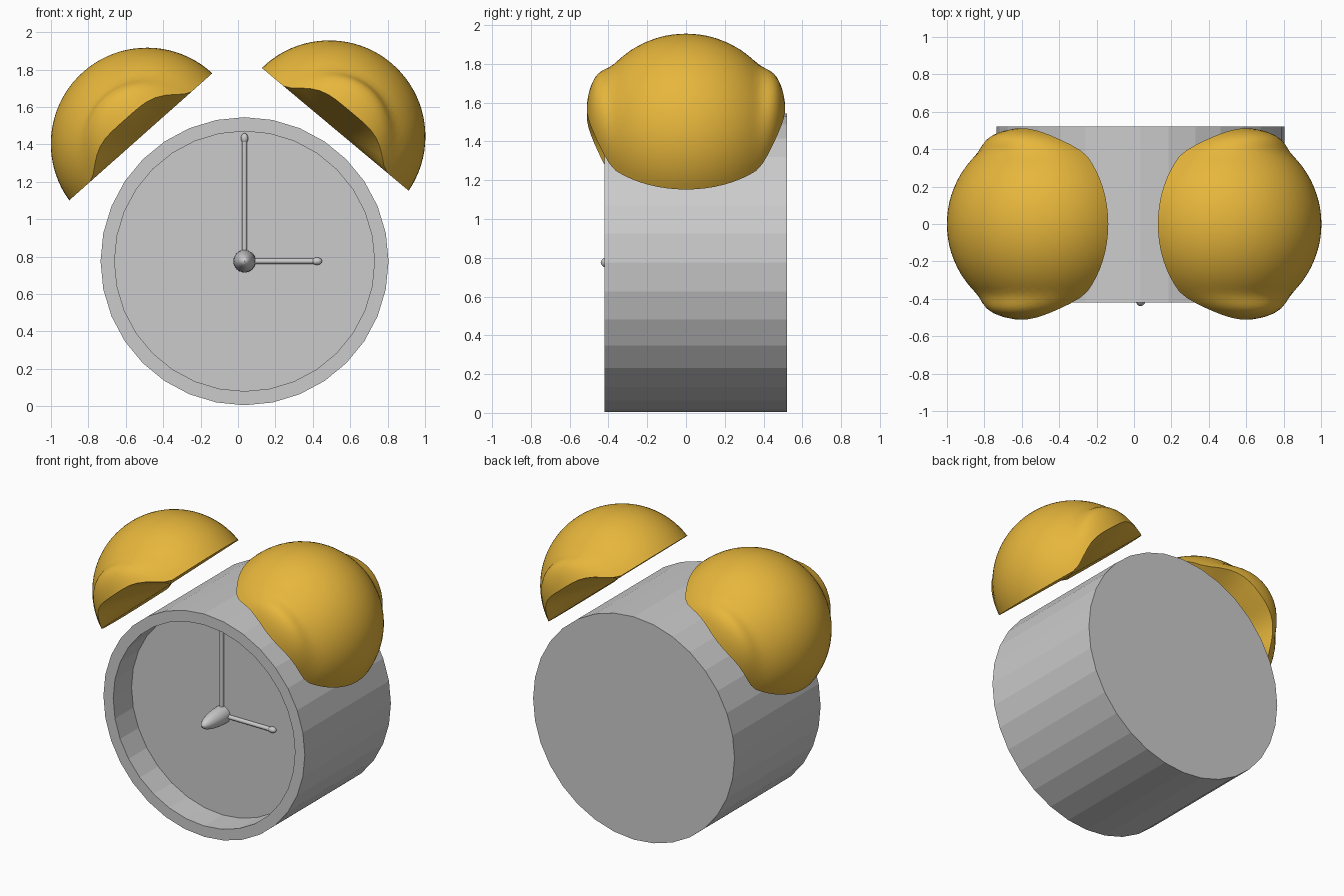
import bpy, bmesh, math
from mathutils import Vector, Matrix

if "Cube" in bpy.data.objects:
    bpy.data.objects.remove(bpy.data.objects["Cube"])

CX, CZ = 0.035, 0.775      # dial centre
DIAL_Y = -0.22             # recessed dial plane


def finish(bm, name, smooth=True, mat=None):
    bmesh.ops.recalc_face_normals(bm, faces=bm.faces)
    me = bpy.data.meshes.new(name)
    bm.to_mesh(me)
    bm.free()
    ob = bpy.data.objects.new(name, me)
    bpy.context.collection.objects.link(ob)
    if mat:
        me.materials.append(mat)
    if smooth:
        bpy.ops.object.select_all(action='DESELECT')
        ob.select_set(True)
        bpy.context.view_layer.objects.active = ob
        bpy.ops.object.shade_smooth_by_angle(angle=math.radians(35))
    return ob


def lathe(bm, profile, sides, place):
    """Skin rings of (radius, height) round local z; place maps local to world."""
    rings = [[bm.verts.new(place(Vector((r * math.cos(a), r * math.sin(a), h))))
              for a in (2 * math.pi * i / sides for i in range(sides))]
             for r, h in profile]
    for lo, hi in zip(rings, rings[1:]):
        for i in range(sides):
            j = (i + 1) % sides
            bm.faces.new((lo[i], lo[j], hi[j], hi[i]))
    return rings


# clock case: 32-sided drum with a recessed dial
bm = bmesh.new()
case = [(0.77, 0.52), (0.77, -0.42), (0.695, -0.42), (0.695, DIAL_Y)]
rings = lathe(bm, case, 32, lambda p: Vector((CX + p.x, p.z, CZ + p.y)))
bm.faces.new(rings[0])
bm.faces.new(rings[-1])
finish(bm, "clock_case", smooth=False)


def ellipsoid(bm, centre, radii, seg=24):
    m = Matrix.Translation(centre) @ Matrix.Diagonal((*radii, 1))
    bmesh.ops.create_uvsphere(bm, u_segments=seg, v_segments=seg // 2, radius=1, matrix=m)


# centre hub
bm = bmesh.new()
ellipsoid(bm, (CX, DIAL_Y, CZ), (0.06, 0.22, 0.06), 32)
finish(bm, "hub")


# hands: thin rod with a bulb tip
def hand(name, length, turn):
    bm = bmesh.new()
    rod = length - 0.04
    bmesh.ops.create_cone(bm, cap_ends=True, segments=16, radius1=0.014, radius2=0.014,
                          depth=rod, matrix=Matrix.Translation((0, 0, rod / 2)))
    ellipsoid(bm, (0, 0, length - 0.028), (0.02, 0.02, 0.028), 16)
    m = Matrix.Translation((CX, DIAL_Y - 0.008, CZ)) @ Matrix.Rotation(turn, 4, 'Y')
    bmesh.ops.transform(bm, matrix=m, verts=bm.verts)
    finish(bm, name)


hand("minute_hand", 0.685, 0)
hand("hour_hand", 0.415, math.pi / 2)

# bells: domes whose front and back rims are lifted into a saddle
brass = bpy.data.materials.new("brass")
brass.diffuse_color = (0.8, 0.47, 0.045, 1)
brass.use_nodes = True
brass.node_tree.nodes["Principled BSDF"].inputs["Base Color"].default_value = brass.diffuse_color


def bell(name, centre, tilt):
    R, cut = 0.514, 0.05
    m = Matrix.Translation(centre) @ Matrix.Rotation(tilt, 4, 'Y')

    def place(p):
        t = min(max((abs(p.y) - 0.36) / 0.15, 0), 1)
        return m @ (p + Vector((0, 0, 0.125 * t * t * (3 - 2 * t))))

    bm = bmesh.new()
    start, n, sides = math.asin(cut / R), 20, 64
    angles = [start + (math.pi / 2 - start) * i / n for i in range(n)]
    rings = lathe(bm, [(R * math.cos(a), R * math.sin(a) - cut) for a in angles], sides, place)
    # fans close the apex and the underside
    for ring, h in ((rings[0], 0), (rings[-1], R - cut)):
        c = bm.verts.new(place(Vector((0, 0, h))))
        for i in range(sides):
            bm.faces.new((ring[i], ring[(i + 1) % sides], c))
    finish(bm, name, mat=brass)


bell("left_bell", (-0.52, 0, 1.44), math.radians(-41.6))
bell("right_bell", (0.52, 0, 1.48), math.radians(39.9))
